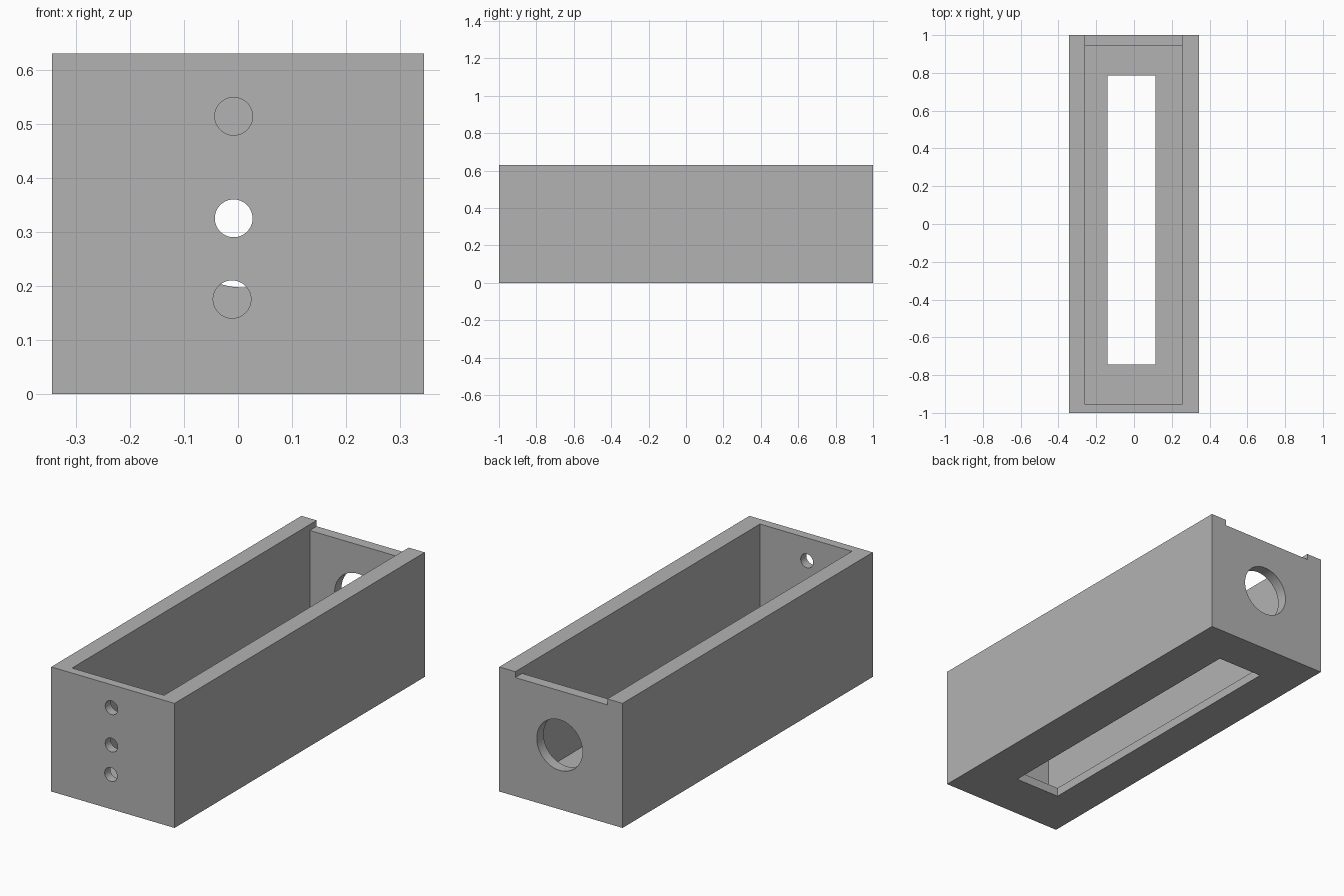
import bpy
import math

cube = bpy.data.objects.get("Cube")
if cube:
    bpy.data.objects.remove(cube, do_unlink=True)

WIDTH, LENGTH, HEIGHT = 0.69, 2.0, 0.63
FLOOR = 0.045
CAVITY_X = (-0.26, 0.255)
CAVITY_Y = (-0.955, 0.945)

grey = bpy.data.materials.new("plain grey")
grey.use_nodes = True
grey.diffuse_color = (0.45, 0.45, 0.45, 1)
grey.node_tree.nodes["Principled BSDF"].inputs["Base Color"].default_value = grey.diffuse_color


def box(name, x, y, z):
    """Box spanning the given (low, high) ranges."""
    bpy.ops.mesh.primitive_cube_add(size=1, location=[sum(r) / 2 for r in (x, y, z)])
    ob = bpy.context.object
    ob.name = name
    ob.scale = [r[1] - r[0] for r in (x, y, z)]
    bpy.ops.object.transform_apply(location=True, rotation=False, scale=True)
    ob.data.materials.append(grey)
    return ob


def bore(name, x, y, z, radius):
    """Round cutter running front to back through an end wall."""
    bpy.ops.mesh.primitive_cylinder_add(vertices=64, radius=radius, depth=0.3,
                                        location=(x, y, z), rotation=(math.pi / 2, 0, 0))
    ob = bpy.context.object
    ob.name = name
    ob.data.materials.append(grey)
    return ob


def cut(target, cutter):
    mod = target.modifiers.new("cut", "BOOLEAN")
    mod.operation = "DIFFERENCE"
    mod.solver = "EXACT"
    mod.object = cutter
    bpy.context.view_layer.objects.active = target
    bpy.ops.object.modifier_apply(modifier=mod.name)
    bpy.data.objects.remove(cutter, do_unlink=True)


# Solid block
body = box("open_box", (-WIDTH / 2, WIDTH / 2), (-LENGTH / 2, LENGTH / 2), (0, HEIGHT))

# Open cavity, lid notch in the back wall, and slot in the floor
cut(body, box("cavity_cutter", CAVITY_X, CAVITY_Y, (FLOOR, 0.8)))
cut(body, box("notch_cutter", CAVITY_X, (0.9, 1.1), (0.6, 0.8)))
cut(body, box("slot_cutter", (-0.14, 0.115), (-0.745, 0.785), (-0.1, 0.2)))

# Three small holes in the front wall, one large hole in the back wall
for x, z in ((-0.008, 0.514), (-0.008, 0.325), (-0.011, 0.175)):
    cut(body, bore("front_hole_cutter", x, -1, z, 0.035))
cut(body, bore("back_hole_cutter", 0.007, 1, 0.325, 0.128))

# Smooth hole walls, sharp edges elsewhere
bpy.ops.object.select_all(action="DESELECT")
body.select_set(True)
bpy.context.view_layer.objects.active = body
bpy.ops.object.shade_smooth_by_angle(angle=math.radians(30))
